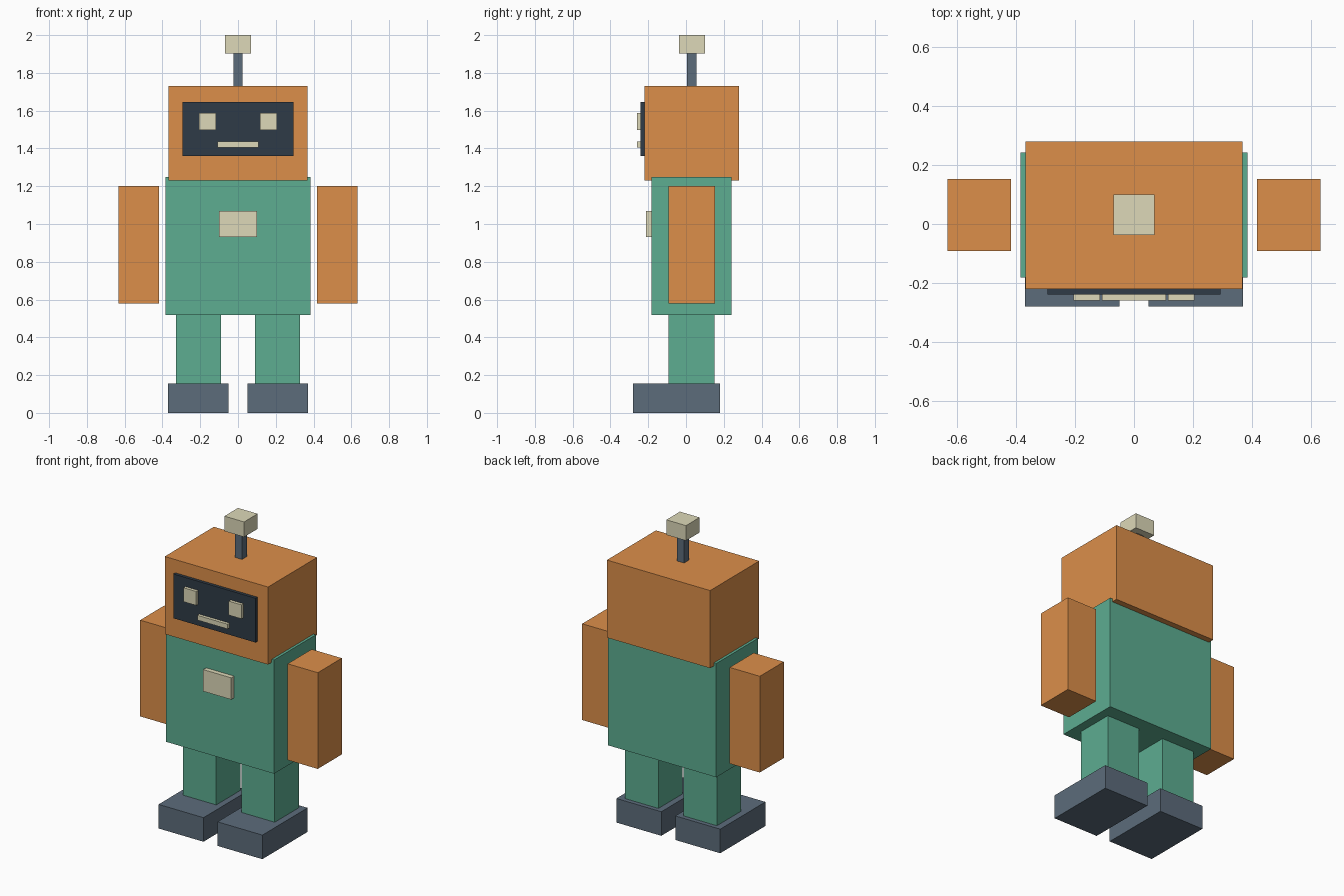
import bpy
import bmesh
from mathutils import Matrix, Vector

if "Cube" in bpy.data.objects:
    bpy.data.objects.remove(bpy.data.objects["Cube"])


def material(name, hex_code):
    # hex colour converted to linear values
    srgb = [int(hex_code[i:i + 2], 16) / 255 for i in (0, 2, 4)]
    lin = [c / 12.92 if c <= 0.04045 else ((c + 0.055) / 1.055) ** 2.4 for c in srgb]
    mat = bpy.data.materials.new(name)
    mat.diffuse_color = (*lin, 1)
    mat.use_nodes = True
    mat.node_tree.nodes["Principled BSDF"].inputs["Base Color"].default_value = mat.diffuse_color
    return mat


ORANGE = material("orange", "DC8F4A")
GREEN = material("green", "5DAD91")
STEEL = material("steel", "5C6C7B")
DARK = material("dark", "2F3B47")
CREAM = material("cream", "DDD8B8")


def box(name, mat, x, y, z):
    """Box from (min, max) ranges; the origin sits at its centre."""
    lo, hi = Vector((x[0], y[0], z[0])), Vector((x[1], y[1], z[1]))
    mesh = bpy.data.meshes.new(name)
    bm = bmesh.new()
    bmesh.ops.create_cube(bm, size=1, matrix=Matrix.Diagonal((*(hi - lo), 1)))
    bm.to_mesh(mesh)
    bm.free()
    mesh.materials.append(mat)
    obj = bpy.data.objects.new(name, mesh)
    obj.location = (lo + hi) / 2
    bpy.context.collection.objects.link(obj)
    return obj


def pair(name, mat, x, y, z):
    """The same box on both sides of x = 0."""
    box("left_" + name, mat, x, y, z)
    box("right_" + name, mat, (-x[1], -x[0]), y, z)


# Legs and feet
pair("foot", STEEL, (0.05, 0.37), (-0.28, 0.18), (0, 0.155))
pair("leg", GREEN, (0.09, 0.327), (-0.093, 0.152), (0.155, 0.52))

# Body with chest plate, and arms
box("torso", GREEN, (-0.385, 0.385), (-0.182, 0.242), (0.517, 1.25))
box("chest_plate", CREAM, (-0.1, 0.1), (-0.212, -0.182), (0.93, 1.07))
pair("arm", ORANGE, (0.418, 0.633), (-0.092, 0.153), (0.58, 1.20))

# Head and face
box("head", ORANGE, (-0.368, 0.368), (-0.22, 0.28), (1.23, 1.73))
box("face_panel", DARK, (-0.293, 0.293), (-0.24, -0.22), (1.36, 1.645))
pair("eye", CREAM, (0.116, 0.206), (-0.26, -0.235), (1.497, 1.587))
box("mouth", CREAM, (-0.108, 0.108), (-0.26, -0.235), (1.405, 1.436))

# Antenna
box("antenna_rod", STEEL, (-0.025, 0.025), (0.005, 0.055), (1.73, 1.905))
box("antenna_tip", CREAM, (-0.07, 0.07), (-0.038, 0.1), (1.903, 2.0))
